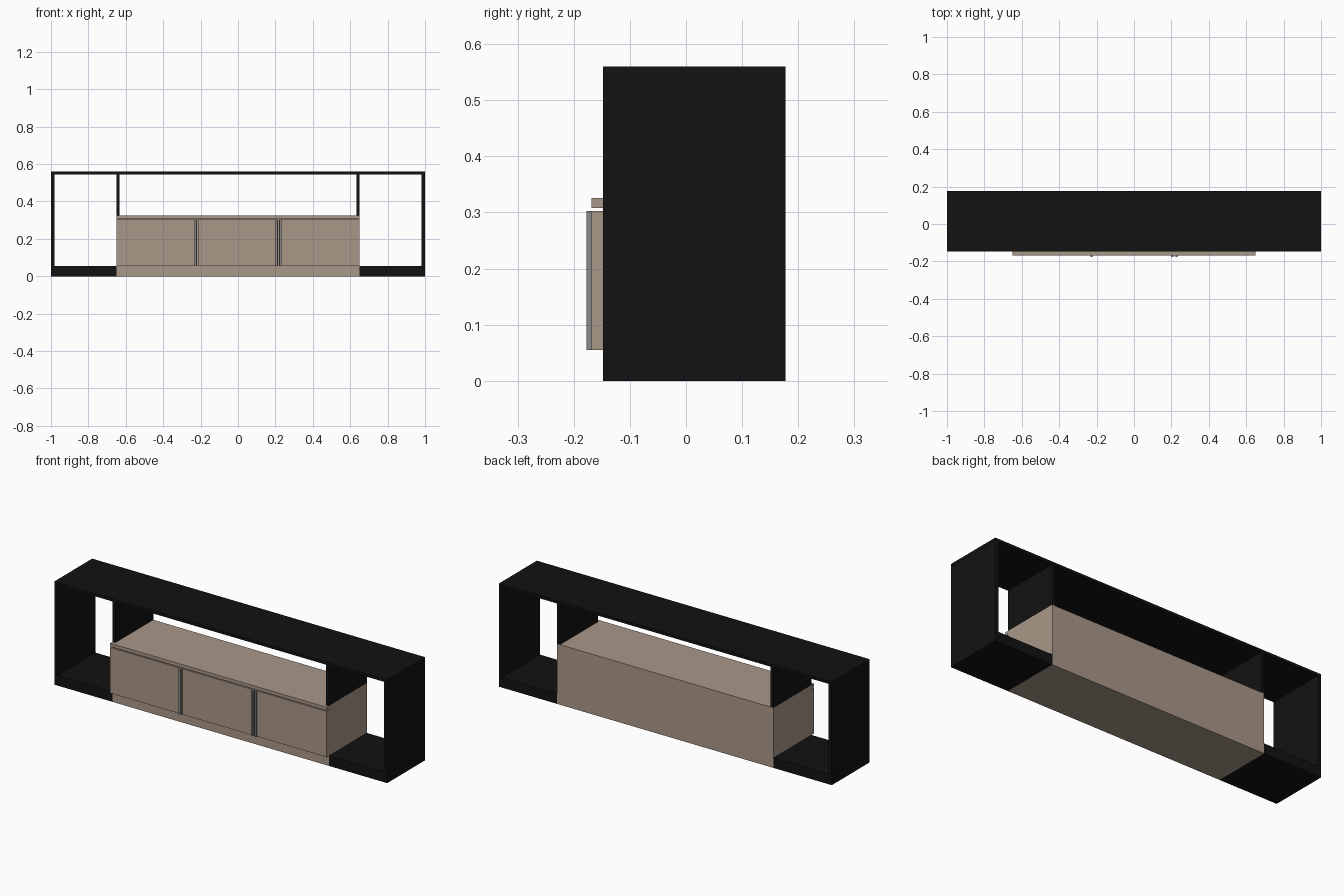
import bpy, bmesh

if "Cube" in bpy.data.objects:
    bpy.data.objects.remove(bpy.data.objects["Cube"])


def material(name, rgb):
    m = bpy.data.materials.new(name)
    m.diffuse_color = (*rgb, 1)
    m.use_nodes = True
    m.node_tree.nodes["Principled BSDF"].inputs["Base Color"].default_value = m.diffuse_color
    return m


BLACK = material("black_lacquer", (0.006, 0.006, 0.006))
TAUPE = material("taupe_wood", (0.40, 0.31, 0.25))
METAL = material("grey_metal", (0.25, 0.25, 0.25))


def box(name, x, y, z, mat):
    """Axis-aligned box from (min, max) ranges."""
    bm = bmesh.new()
    bmesh.ops.create_cube(bm, size=1)
    for v in bm.verts:
        for i, r in enumerate((x, y, z)):
            v.co[i] = r[0] if v.co[i] < 0 else r[1]
    me = bpy.data.meshes.new(name)
    bm.to_mesh(me)
    bm.free()
    me.materials.append(mat)
    ob = bpy.data.objects.new(name, me)
    bpy.context.collection.objects.link(ob)
    return ob


DEPTH = (-0.148, 0.177)
FRONT = (-0.168, -0.148)
W = 0.65          # half width of cabinet
TOP = 0.326       # cabinet top

# Outer black frame
box("frame_top", (-1, 1), DEPTH, (0.545, 0.56), BLACK)
for s, side in ((-1, "left"), (1, "right")):
    def span(a, b):
        return tuple(sorted((s * a, s * b)))
    box(side + "_base", span(W, 1), DEPTH, (0, 0.055), BLACK)
    box(side + "_end_panel", span(0.98, 0.999), DEPTH, (0.055, 0.545), BLACK)
    box(side + "_inner_upright", span(0.633, W), DEPTH, (TOP, 0.545), BLACK)

# Cabinet body and front lip of its top
box("cabinet_body", (-W, W), DEPTH, (0, TOP), TAUPE)
box("cabinet_top_lip", (-W, W), FRONT, (0.308, TOP), TAUPE)

# Three doors
door_w = 2 * W / 3
for i in range(3):
    x0 = -W + i * door_w
    box(f"door_{i + 1}", (x0 + (0.002 if i else 0), x0 + door_w - (0.002 if i < 2 else 0)),
        FRONT, (0.055, 0.303), TAUPE)

# Full-height strip handles beside the door joints
for i, x in enumerate((-0.232, 0.201, 0.222)):
    box(f"door_handle_{i + 1}", (x, x + 0.01), (-0.177, -0.168), (0.055, 0.303), METAL)
